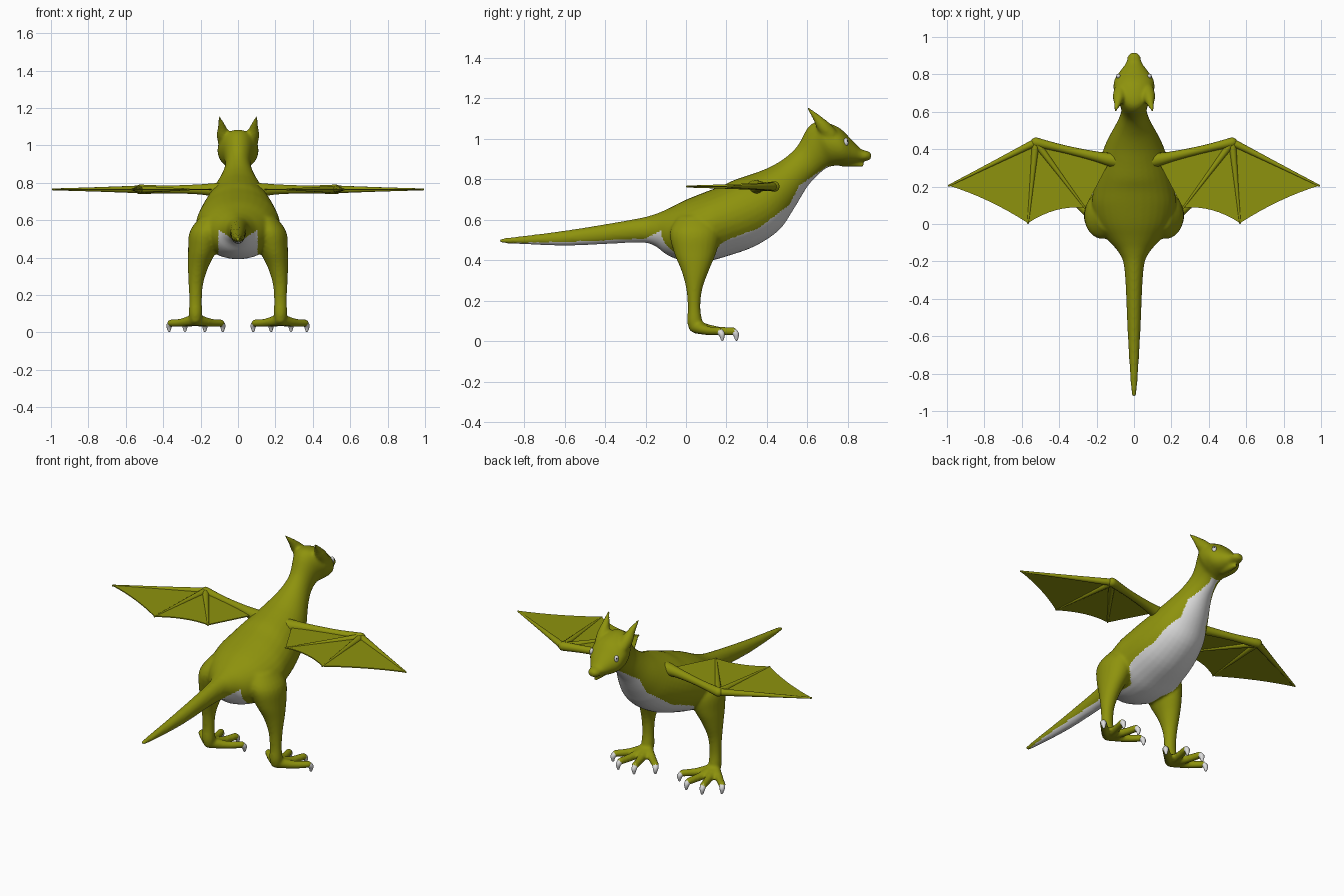
import bpy, bmesh, math
from mathutils import Vector

if "Cube" in bpy.data.objects:
    bpy.data.objects.remove(bpy.data.objects["Cube"])


def material(name, rgb):
    m = bpy.data.materials.new(name)
    m.diffuse_color = (*rgb, 1)
    m.use_nodes = True
    m.node_tree.nodes["Principled BSDF"].inputs["Base Color"].default_value = m.diffuse_color
    return m


OLIVE = material("olive_skin", (0.27, 0.29, 0.004))
PALE = material("pale_grey", (0.72, 0.72, 0.72))
DARK = material("dark_pupil", (0.05, 0.05, 0.05))


def spline(rows, steps):
    """Resample rows of numbers with a Catmull-Rom curve."""
    out = []
    for i in range(len(rows) - 1):
        p0, p1 = rows[max(i - 1, 0)], rows[i]
        p2, p3 = rows[i + 1], rows[min(i + 2, len(rows) - 1)]
        for s in range(steps):
            t = s / steps
            out.append([0.5 * (2 * b + (c - a) * t + (2 * a - 5 * b + 4 * c - d) * t * t
                               + (3 * b - a - 3 * c + d) * t ** 3)
                        for a, b, c, d in zip(p0, p1, p2, p3)])
    return out + [list(rows[-1])]


def loft(bm, rings, sides):
    """Skin elliptical rings given as (centre, half axis u, half axis v)."""
    loops = []
    for c, u, v in rings:
        loops.append([bm.verts.new(c + u * math.cos(2 * math.pi * k / sides)
                                   + v * math.sin(2 * math.pi * k / sides)) for k in range(sides)])
    faces = [bm.faces.new(loops[0][::-1]), bm.faces.new(loops[-1])]
    for a, b in zip(loops, loops[1:]):
        for k in range(sides):
            j = (k + 1) % sides
            faces.append(bm.faces.new((a[k], a[j], b[j], b[k])))
    bmesh.ops.recalc_face_normals(bm, faces=faces)


def limb(bm, pts, sides=14, steps=4):
    """Round tapering limb through (x, y, z, radius) points, with domed ends."""
    rows = spline(pts, steps)
    rings = []
    for i, r in enumerate(rows):
        d = (Vector(rows[min(i + 1, len(rows) - 1)][:3]) - Vector(rows[max(i - 1, 0)][:3])).normalized()
        u = d.orthogonal().normalized()
        rings.append((Vector(r[:3]), u, d.cross(u), d, r[3]))
    c, u, v, d, r = rings[0]
    full = [(c - d * r * math.cos(a), u * r * math.sin(a), v * r * math.sin(a)) for a in (0.2, 0.6, 1.1)]
    full += [(c, u * r, v * r) for c, u, v, d, r in rings]
    c, u, v, d, r = rings[-1]
    full += [(c + d * r * math.cos(a), u * r * math.sin(a), v * r * math.sin(a)) for a in (1.1, 0.6, 0.2)]
    loft(bm, full, sides)


def finish(name, bm, mat, mirror=False):
    me = bpy.data.meshes.new(name)
    bm.to_mesh(me)
    bm.free()
    me.materials.append(mat)
    ob = bpy.data.objects.new(name, me)
    bpy.context.collection.objects.link(ob)
    for p in me.polygons:
        p.use_smooth = True
    if mirror:
        ob.modifiers.new("mirror", 'MIRROR')
    return ob


# Torso, tail, neck and head: bottom y, z, top y, z, half width
SECTIONS = [
    (-.92, .492, -.92, .506, .008), (-.88, .484, -.88, .512, .016),
    (-.58, .473, -.58, .55, .034), (-.25, .488, -.25, .605, .05),
    (-.16, .475, -.15, .63, .08), (-.09, .425, -.08, .66, .14),
    (0, .395, 0, .70, .20), (.1, .395, .1, .74, .225),
    (.2, .42, .18, .77, .215), (.34, .47, .24, .798, .195),
    (.46, .55, .32, .825, .165), (.53, .65, .40, .855, .13),
    (.60, .765, .48, .90, .088), (.655, .825, .55, .965, .068),
    (.70, .86, .605, 1.06, .08), (.74, .868, .66, 1.085, .106),
    (.785, .872, .75, 1.06, .106), (.83, .88, .815, 1.0, .07),
    (.86, .888, .865, .95, .042), (.895, .892, .895, .942, .034),
    (.915, .902, .915, .93, .02)]
bm = bmesh.new()
rings = []
for by, bz, ty, tz, w in spline(SECTIONS, 4):
    b, t = Vector((0, by, bz)), Vector((0, ty, tz))
    rings.append(((b + t) / 2, Vector((w, 0, 0)), (t - b) / 2))
loft(bm, rings, 32)
# Lower jaw
limb(bm, [(0, .77, .888, .025), (0, .83, .878, .018), (0, .872, .870, .010)])

# Legs: z, x, y, half width, half depth
LEG = [(.62, .13, .05, .07, .09), (.54, .165, .045, .093, .125), (.44, .19, .045, .077, .105),
       (.35, .213, .045, .055, .068), (.26, .225, .041, .039, .04), (.17, .227, .04, .034, .031),
       (.10, .227, .043, .036, .037), (.055, .227, .05, .03, .034)]
TOES = [(.09, .165), (.18, .235), (.28, .235), (.36, .165)]
for s in (-1, 1):
    loft(bm, [(Vector((s * x, y, z)), Vector((a, 0, 0)), Vector((0, d, 0)))
              for z, x, y, a, d in spline(LEG, 4)], 24)
    # Toes
    for x, y in TOES:
        limb(bm, [(s * .227, .05, .07, .032), (s * (.45 * .227 + .55 * x), .04 + .55 * (y - .04), .053, .023),
                  (s * x, y, .05, .02)])
    # Horns
    limb(bm, [(s * .072, .715, 1.02, .036), (s * .08, .68, 1.06, .034),
              (s * .088, .645, 1.105, .02), (s * .099, .605, 1.15, .007)])
rough = finish("body", bm, OLIVE)
mod = rough.modifiers.new("blend", 'REMESH')
mod.mode, mod.voxel_size, mod.use_smooth_shade = 'VOXEL', .0085, True
mod = rough.modifiers.new("soften", 'SMOOTH')
mod.factor, mod.iterations = .5, 6
graph = bpy.context.evaluated_depsgraph_get()
skin = bpy.data.meshes.new_from_object(rough.evaluated_get(graph))
rough.modifiers.clear()
rough.data = skin
skin.materials.clear()
skin.materials.append(OLIVE)
skin.materials.append(PALE)

# Pale underside below this line of (y, z)
LINE = [(-.95, .485), (-.58, .492), (-.2, .508), (-.12, .55), (-.09, .53), (.12, .45), (.2, .50),
        (.36, .56), (.51, .675), (.56, .77), (.70, .868)]


def pale(c):
    for (y0, z0), (y1, z1) in zip(LINE, LINE[1:]):
        if y0 <= c.y < y1:
            below = c.z < z0 + (z1 - z0) * (c.y - y0) / (y1 - y0)
            return below and c.z > .36 and abs(c.x) < (.105 if c.y < .1 else .105 + c.y - .1)
    return False


for p in skin.polygons:
    p.use_smooth = True
    p.material_index = int(pale(p.center))

# Claws
bm = bmesh.new()
for x, y in TOES:
    dx = (x - .227) * .06
    limb(bm, [(x, y, .05, .0165), (x + dx, y + .012, .035, .0155), (x + dx, y + .014, .011, .008)], 10, 3)
finish("claws", bm, PALE, True)

# Eyes and pupils, set on the head surface
hit, loc, normal, _ = rough.ray_cast(Vector((.4, .79, .985)), Vector((-1, 0, 0)))
if not hit:
    loc, normal = Vector((.085, .79, .985)), Vector((1, 0, 0))
for name, mat, size, out in (("eyes", PALE, (.012, .013, .02), 0), ("pupils", DARK, (.004, .004, .006), .011)):
    bm = bmesh.new()
    bmesh.ops.create_uvsphere(bm, u_segments=16, v_segments=10, radius=1)
    bmesh.ops.scale(bm, vec=size, verts=bm.verts)
    bmesh.ops.translate(bm, vec=loc + normal * out, verts=bm.verts)
    finish(name, bm, mat, True)

# Wing bones
Z = .765
ELBOW, TIP, MID, INNER = (.525, .437, Z), (.99, .205, Z), (.567, .005, Z), (.262, .085, Z)
bm = bmesh.new()
limb(bm, [(.06, .335, .755, .045), (.13, .345, .762, .036), (.22, .365, Z, .026),
          (.38, .402, Z, .021), (*ELBOW, .026)])
for end in (TIP, MID, INNER):
    limb(bm, [(*ELBOW, .021), (*[a * .5 + b * .5 for a, b in zip(ELBOW, end)], .012), (*end, .005)], 10)
finish("wing_bones", bm, OLIVE, True)

# Wing membranes with scalloped trailing edges
edge = [(.13, .335), (.525, .437), (.99, .205)]
for a, b, sag in ((TIP, MID, .018), (MID, INNER, .03)):
    for i in range(1, 9):
        t = i / 8
        edge.append((a[0] + (b[0] - a[0]) * t, a[1] + (b[1] - a[1]) * t + 4 * sag * t * (1 - t)))
bm = bmesh.new()
face = bm.faces.new([bm.verts.new((x, y, Z - .003)) for x, y in edge])
top = bmesh.ops.extrude_face_region(bm, geom=[face])["geom"]
bmesh.ops.translate(bm, vec=(0, 0, .006), verts=[v for v in top if isinstance(v, bmesh.types.BMVert)])
bmesh.ops.recalc_face_normals(bm, faces=bm.faces)
wing = finish("wing_membranes", bm, OLIVE, True)
for p in wing.data.polygons:
    p.use_smooth = False
